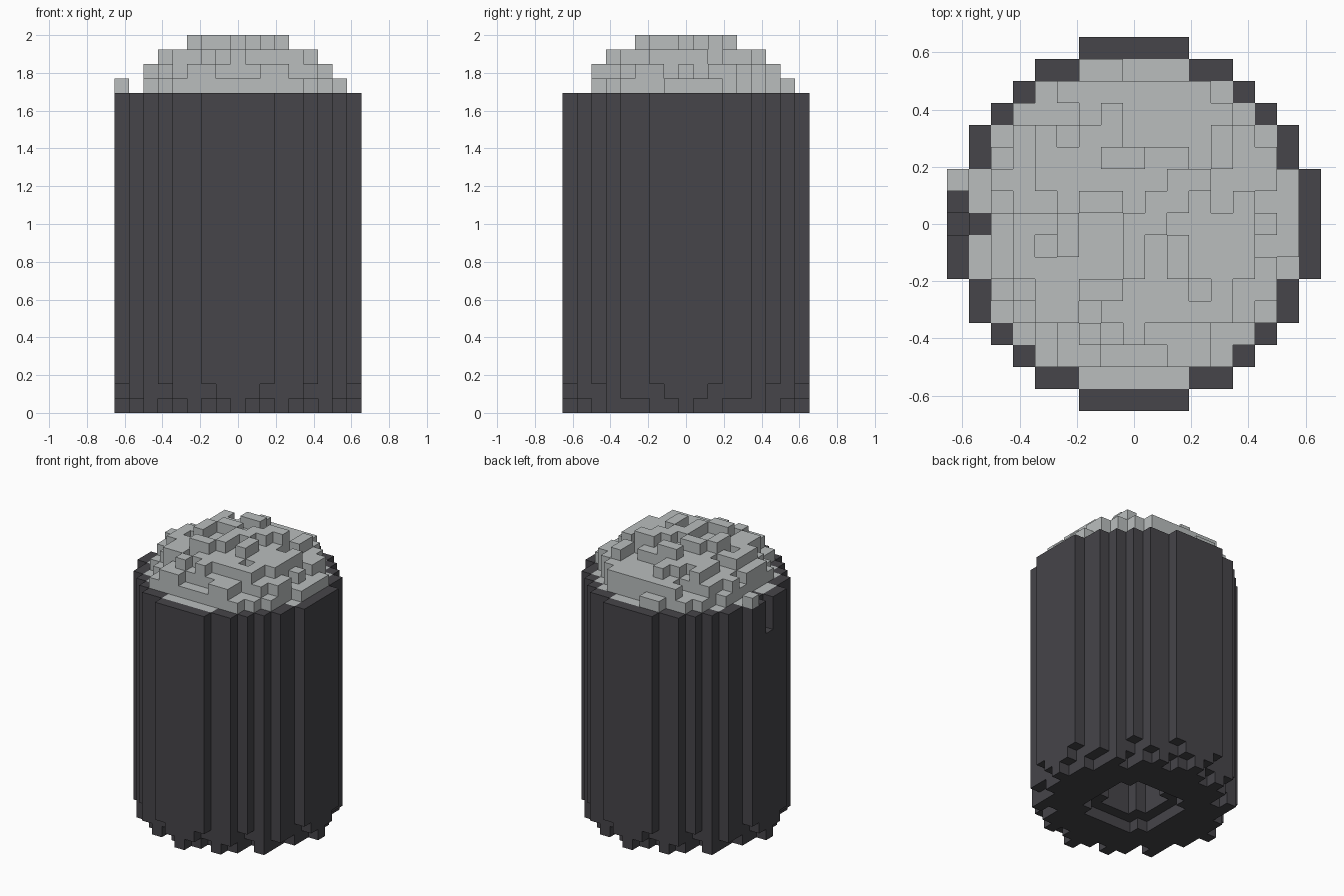
import bpy, bmesh, random
from mathutils import Vector

if "Cube" in bpy.data.objects:
    bpy.data.objects.remove(bpy.data.objects["Cube"], do_unlink=True)

random.seed(4)
LAYERS = 26                 # height of the whole model in blocks
CELL = 2 / LAYERS
RIM = 22                    # layer where the bark ends
R = 8                       # blocks from the centre to the outside


def material(name, rgb):
    m = bpy.data.materials.new(name)
    m.use_nodes = True
    m.diffuse_color = (*rgb, 1)
    m.node_tree.nodes["Principled BSDF"].inputs["Base Color"].default_value = (*rgb, 1)
    return m


def block_object(name, blocks, solid, mat):
    """Mesh of the exposed block faces, with coplanar faces merged."""
    bm = bmesh.new()
    cache = {}

    def vert(p):
        key = tuple(round(2 * c) for c in p)
        if key not in cache:
            cache[key] = bm.verts.new((p.x * CELL, p.y * CELL, (p.z + 0.5) * CELL))
        return cache[key]

    for b in sorted(blocks):
        for axis in range(3):
            for sign in (-1, 1):
                n = Vector((0, 0, 0))
                n[axis] = sign
                if tuple(int(c) for c in Vector(b) + n) in solid:
                    continue
                u = Vector((0, 0, 0))
                u[(axis + 1) % 3] = 1
                v = n.cross(u)
                centre = Vector(b) + n / 2
                bm.faces.new([vert(centre + (s * u + t * v) / 2)
                              for s, t in ((-1, -1), (1, -1), (1, 1), (-1, 1))])
    bmesh.ops.dissolve_limit(bm, angle_limit=0.02, verts=bm.verts, edges=bm.edges)
    mesh = bpy.data.meshes.new(name)
    bm.to_mesh(mesh)
    bm.free()
    mesh.materials.append(mat)
    obj = bpy.data.objects.new(name, mesh)
    bpy.context.collection.objects.link(obj)
    return obj


# Ragged lower edge: lift of the outer columns, mirrored to all quarters
LIFT = {(8, 2): 2, (8, 1): 1, (7, 4): 1, (7, 3): 1, (5, 6): 2, (5, 5): 1,
        (4, 7): 1, (2, 8): 2, (1, 8): 1, (2, 7): 1}


def crown_height(d2):
    """Domed top with random single-block dips."""
    top = LAYERS - sum(d2 > limit for limit in (13, 32, 45))
    return top - (random.random() < 0.42)


bark, crown = set(), set()
for x in range(-R, R + 1):
    for y in range(-R, R + 1):
        d2 = x * x + y * y
        if d2 > 70:
            continue
        inside = d2 < 55 and (x, y) != (-7, 0)
        bottom = LIFT.get((abs(x), abs(y)), 0)
        # Stepped hollow under the base
        if d2 <= 13:
            bottom = 6 if d2 <= 5 else 1
        top = RIM - 1 if inside else RIM
        if (x, y) == (-R, 0):       # notch in the side
            top = RIM - 3
        bark.update((x, y, z) for z in range(bottom, top))
        if inside:
            crown.update((x, y, z) for z in range(top, crown_height(d2)))

# Stray crown block resting on the rim
crown.add((-R, 2, RIM))

solid = bark | crown
block_object("bark", bark, solid, material("charcoal", (0.061, 0.059, 0.067)))
block_object("crown", crown, solid, material("pale_grey", (0.49, 0.515, 0.515)))
